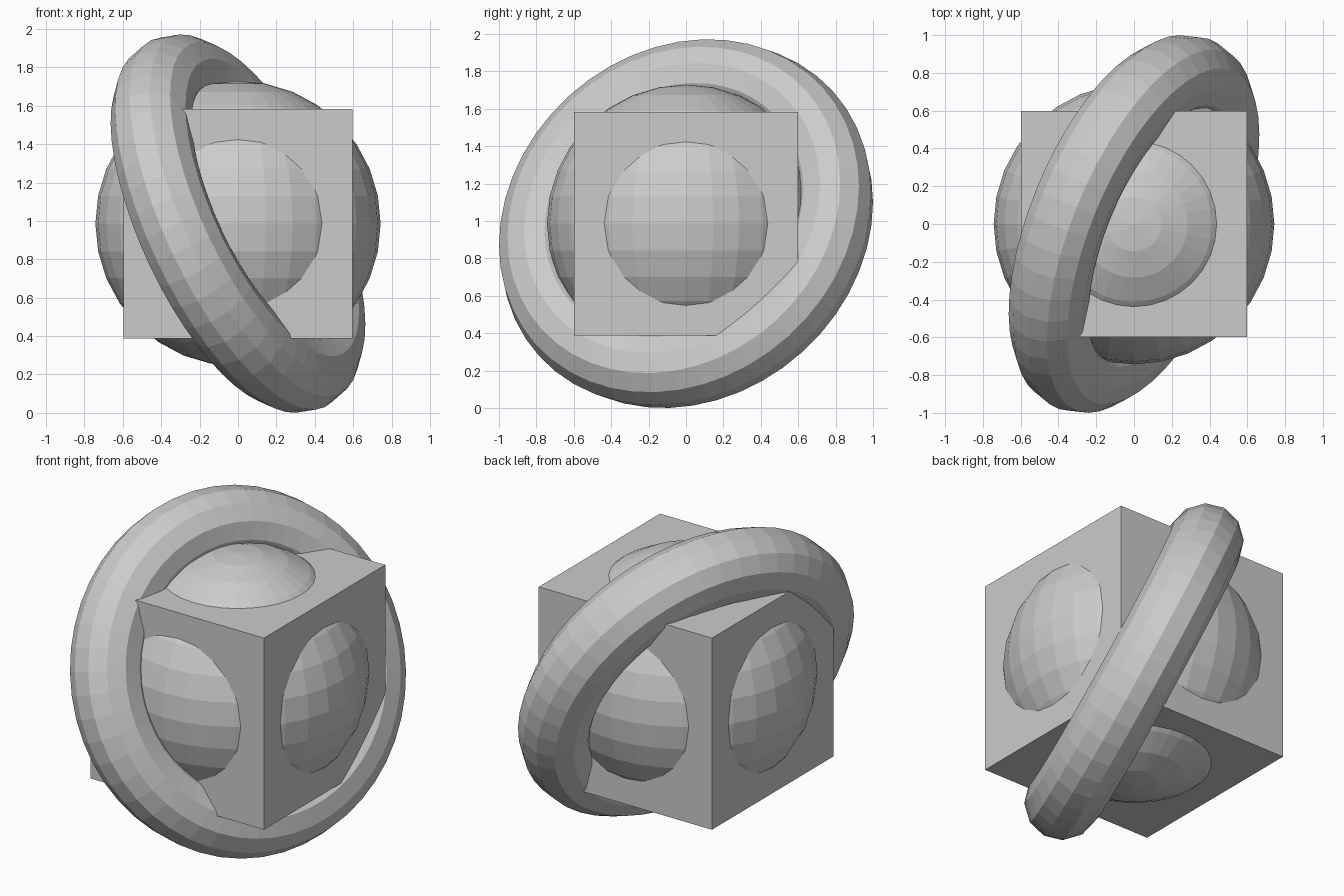
import bpy
from math import radians

if "Cube" in bpy.data.objects:
    bpy.data.objects.remove(bpy.data.objects["Cube"])

CENTRE = (0, 0, 0.986)

grey = bpy.data.materials.new("light grey")
grey.diffuse_color = (0.6, 0.6, 0.6, 1)
grey.use_nodes = True
grey.node_tree.nodes["Principled BSDF"].inputs["Base Color"].default_value = grey.diffuse_color


def finish(name):
    """Name the new part, give it the grey and keep its facets flat."""
    part = bpy.context.object
    part.name = name
    part.data.materials.append(grey)
    bpy.ops.object.shade_flat()
    return part


# Cube whose faces are pierced by the ball
bpy.ops.mesh.primitive_cube_add(size=1.195, location=CENTRE)
finish("cube")

# Faceted ball bulging out of all six cube faces
bpy.ops.mesh.primitive_uv_sphere_add(segments=32, ring_count=16, radius=0.743, location=CENTRE)
finish("ball")

# Tilted ring around the cube
bpy.ops.mesh.primitive_torus_add(
    major_segments=48, minor_segments=12, major_radius=0.846, minor_radius=0.2115,
    location=CENTRE, rotation=(radians(20.8), radians(64.7), 0))
finish("ring")
